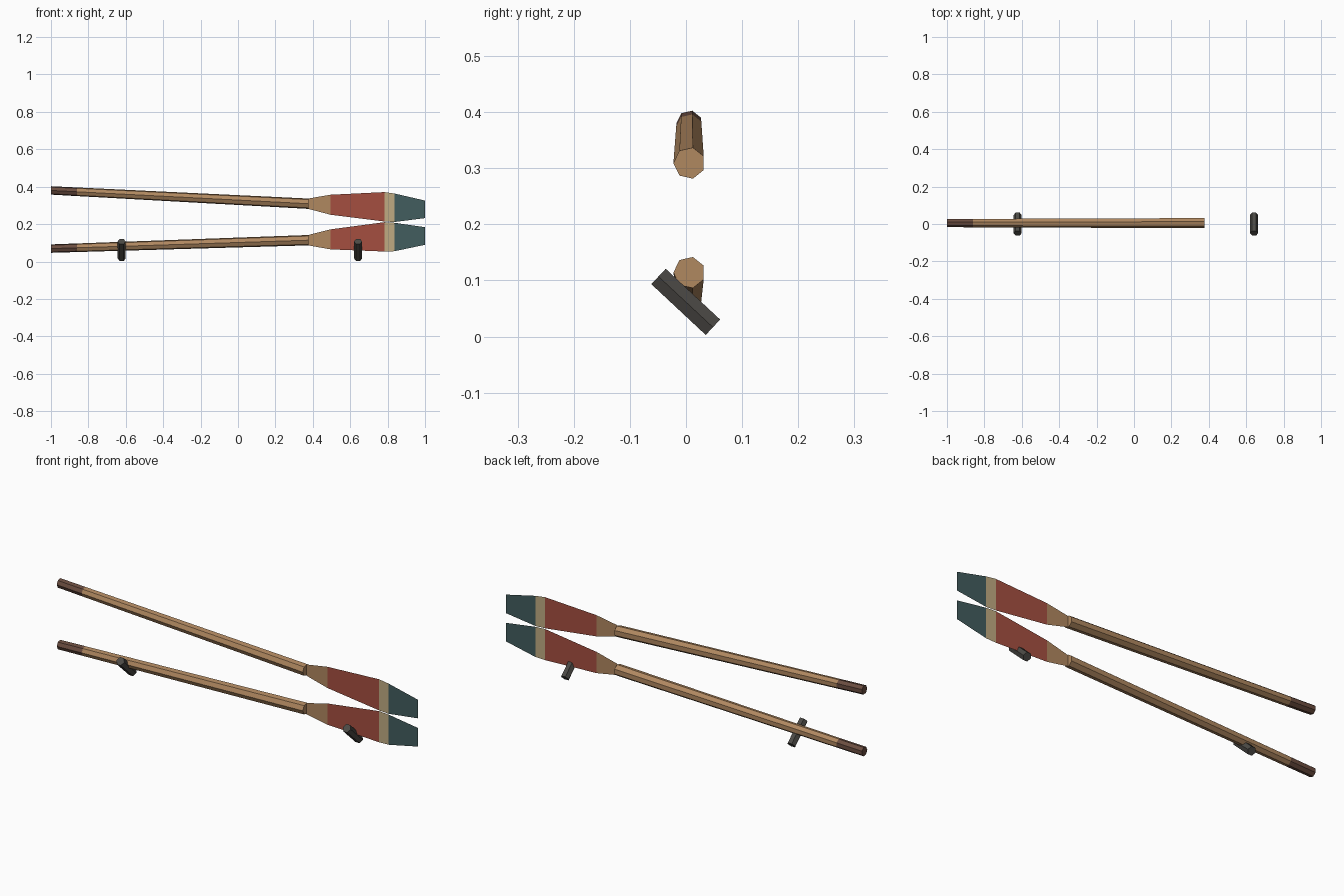
import bpy, bmesh, math
from mathutils import Vector

cube = bpy.data.objects.get("Cube")
if cube:
    bpy.data.objects.remove(cube, do_unlink=True)


def material(name, hex_code):
    def linear(c):
        return c / 12.92 if c <= 0.04045 else ((c + 0.055) / 1.055) ** 2.4
    rgb = [linear(v / 255) for v in bytes.fromhex(hex_code)]
    mat = bpy.data.materials.new(name)
    mat.use_nodes = True
    mat.diffuse_color = (*rgb, 1)
    mat.node_tree.nodes["Principled BSDF"].inputs["Base Color"].default_value = (*rgb, 1)
    return mat


wood = material("wood", "B08860")
grip = material("dark_grip", "6B4D40")
red = material("red_paint", "A54F40")
cream = material("cream_paint", "C0AB82")
teal = material("teal_paint", "425D5E")
metal = material("dark_peg", "4C4A46")


def finish(bm, name, mats):
    mesh = bpy.data.meshes.new(name)
    bm.to_mesh(mesh)
    bm.free()
    for mat in mats:
        mesh.materials.append(mat)
    obj = bpy.data.objects.new(name, mesh)
    bpy.context.collection.objects.link(obj)
    return obj


def rod(name, rings, u, v, sides, mats):
    """Capped prism through (centre, radius) rings, one material per span."""
    bm = bmesh.new()
    loops = []
    for centre, radius in rings:
        angles = [2 * math.pi * i / sides for i in range(sides)]
        loops.append([bm.verts.new(centre + radius * (u * math.cos(a) + v * math.sin(a)))
                      for a in angles])
    for span, (a, b) in enumerate(zip(loops, loops[1:])):
        for i in range(sides):
            j = (i + 1) % sides
            bm.faces.new((a[i], a[j], b[j], b[i])).material_index = span
    bm.faces.new(loops[0])
    bm.faces.new(loops[-1]).material_index = len(mats) - 1
    bmesh.ops.recalc_face_normals(bm, faces=bm.faces)
    return finish(bm, name, mats)


SHAFT_END = 0.377
DEPTH = 0.006
# Blade stations: x, height above the shaft axis, depth below it
STATIONS = [(SHAFT_END, 0.028, 0.028), (0.495, 0.054, 0.053), (0.783, 0.083, 0.074),
            (0.837, 0.078, 0.074), (1.0, 0.049, 0.045)]


def paddle(prefix, z_handle, z_neck):
    def axis(x):
        t = (x + 1) / (SHAFT_END + 1)
        return Vector((x, DEPTH, z_handle + t * (z_neck - z_handle)))

    # Seven-sided tapering shaft with a dark grip
    rings = [(axis(-1), 0.023), (axis(-0.86), 0.0236), (axis(SHAFT_END), 0.0284)]
    rod(prefix + "_shaft", rings, Vector((0, -1, 0)), Vector((0, 0, 1)), 7, [grip, wood])

    # Flat sheet blade with painted bands
    bm = bmesh.new()
    pairs = [(bm.verts.new(axis(x) - Vector((0, 0, low))),
              bm.verts.new(axis(x) + Vector((0, 0, high)))) for x, high, low in STATIONS]
    for band, (a, b) in enumerate(zip(pairs, pairs[1:])):
        bm.faces.new((a[0], b[0], b[1], a[1])).material_index = band
    finish(bm, prefix + "_blade", [wood, red, cream, teal])


paddle("upper_paddle", 0.380, 0.309)
paddle("lower_paddle", 0.069, 0.114)

# Slanted hexagonal support pegs
top, bottom = Vector((0, -0.049, 0.107)), Vector((0, 0.048, 0.0165))
side = Vector((1, 0, 0))
across = side.cross((bottom - top).normalized())
for name, x in (("handle_peg", -0.622), ("blade_peg", 0.642)):
    rod(name, [(top + side * x, 0.0217), (bottom + side * x, 0.0217)], side, across, 6, [metal])
